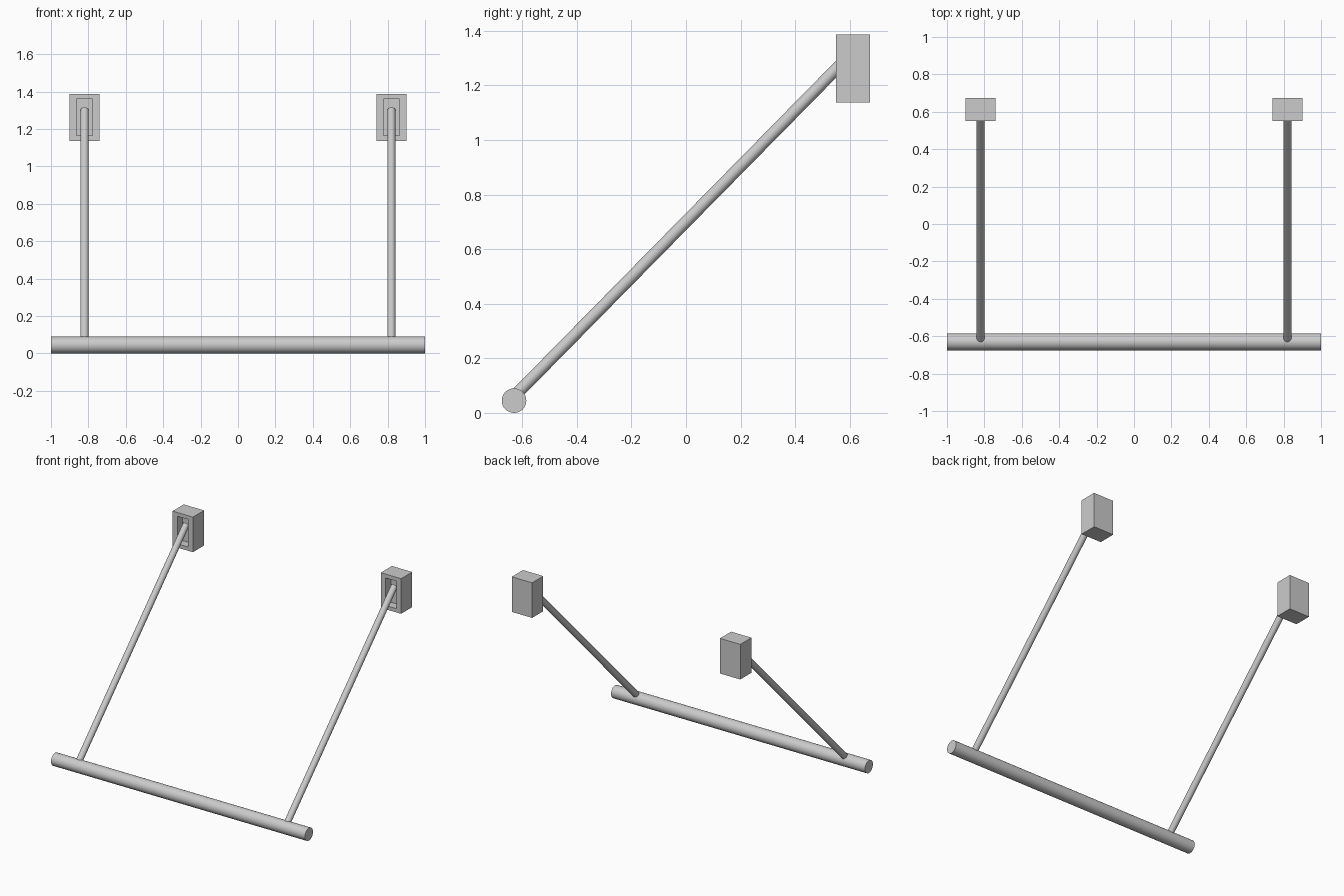
import bpy, bmesh, math
from mathutils import Vector

cube = bpy.data.objects.get("Cube")
if cube:
    bpy.data.objects.remove(cube)

metal = bpy.data.materials.new("grey metal")
metal.use_nodes = True
GREY = (0.6, 0.6, 0.6, 1)
metal.diffuse_color = GREY
metal.node_tree.nodes["Principled BSDF"].inputs["Base Color"].default_value = GREY


def add_mesh(name, bm):
    mesh = bpy.data.meshes.new(name)
    bm.to_mesh(mesh)
    bm.free()
    mesh.materials.append(metal)
    obj = bpy.data.objects.new(name, mesh)
    bpy.context.collection.objects.link(obj)
    return obj


def add_rod(name, start, end, radius):
    """Round bar between two points."""
    start, end = Vector(start), Vector(end)
    axis = end - start
    bm = bmesh.new()
    bmesh.ops.create_cone(bm, cap_ends=True, segments=32, radius1=radius,
                          radius2=radius, depth=axis.length)
    for face in bm.faces:
        face.smooth = len(face.verts) == 4
    for edge in bm.edges:
        edge.smooth = all(f.smooth for f in edge.link_faces)
    obj = add_mesh(name, bm)
    obj.rotation_euler = axis.to_track_quat("Z", "Y").to_euler()
    obj.location = (start + end) / 2
    return obj


def add_mount(name, x):
    """Wall block with a slot sunk into its front face."""
    bm = bmesh.new()
    bmesh.ops.create_cube(bm, size=1)
    bmesh.ops.scale(bm, vec=(0.16, 0.125, 0.25), verts=bm.verts)
    bmesh.ops.translate(bm, vec=(x, 0.612, 1.262), verts=bm.verts)
    front = min(bm.faces, key=lambda f: f.calc_center_median().y)
    bmesh.ops.inset_individual(bm, faces=[front], thickness=0.035)
    # narrow the slot slightly, then push it inwards
    for v in front.verts:
        v.co.x = x + math.copysign(0.043, v.co.x - x)
        v.co.z = 1.262 + math.copysign(0.098, v.co.z - 1.262)
    bmesh.ops.inset_individual(bm, faces=[front], thickness=0)
    bmesh.ops.translate(bm, vec=(0, 0.06, 0), verts=front.verts)
    return add_mesh(name, bm)


# Cross bar, then one arm and mount on each side
add_rod("cross_bar", (-1, -0.63, 0.045), (1, -0.63, 0.045), 0.045)
for side, sign in (("left", 1), ("right", -1)):
    x = 0.82 * sign
    add_rod(side + "_arm", (x, -0.63, 0.06), (x, 0.59, 1.3), 0.022)
    add_mount(side + "_mount", x)
